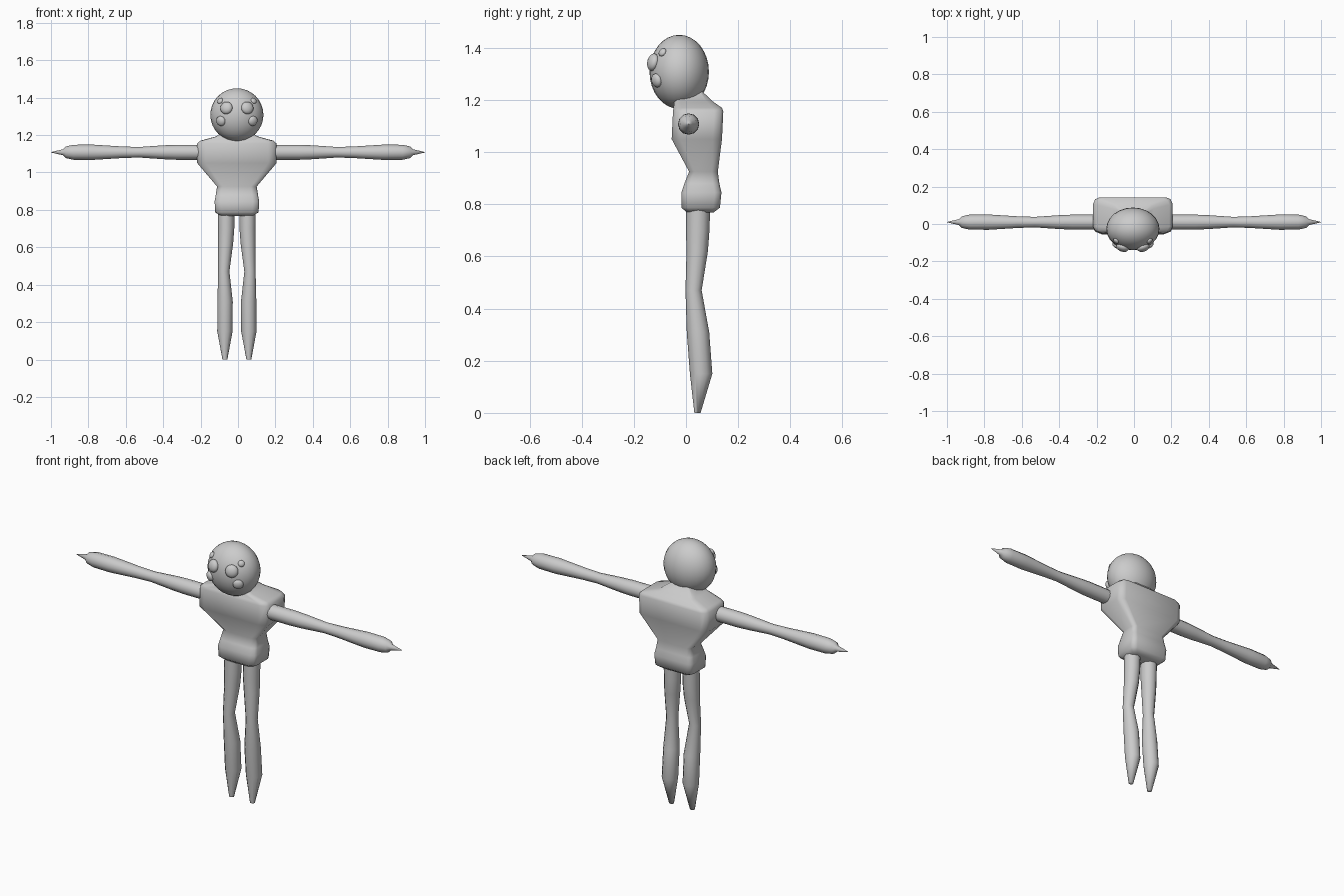
import bpy, bmesh, math
from mathutils import Vector, Matrix

if "Cube" in bpy.data.objects:
    bpy.data.objects.remove(bpy.data.objects["Cube"])

CX = -0.006  # symmetry line of the body

grey = bpy.data.materials.new("plain grey")
grey.diffuse_color = (0.6, 0.6, 0.6, 1)
grey.use_nodes = True
grey.node_tree.nodes["Principled BSDF"].inputs["Base Color"].default_value = grey.diffuse_color


def finish(name, bm, angle=80):
    bmesh.ops.recalc_face_normals(bm, faces=bm.faces)
    me = bpy.data.meshes.new(name)
    bm.to_mesh(me)
    bm.free()
    me.materials.append(grey)
    ob = bpy.data.objects.new(name, me)
    bpy.context.collection.objects.link(ob)
    bpy.ops.object.select_all(action='DESELECT')
    ob.select_set(True)
    bpy.context.view_layer.objects.active = ob
    bpy.ops.object.shade_smooth_by_angle(angle=math.radians(angle))
    return ob


def loft(name, rings, angle=80):
    """Skin a list of equal-length point rings and cap both ends."""
    bm = bmesh.new()
    loops = [[bm.verts.new(p) for p in ring] for ring in rings]
    for a, b in zip(loops, loops[1:]):
        for i in range(len(a)):
            j = (i + 1) % len(a)
            bm.faces.new((a[i], a[j], b[j], b[i]))
    bm.faces.new(loops[0])
    bm.faces.new(loops[-1])
    return finish(name, bm, angle)


def circle(n=12):
    return [(math.cos(2 * math.pi * i / n), math.sin(2 * math.pi * i / n)) for i in range(n)]


def ellipsoid(name, center, radii, rot=Matrix(), segs=16, rows=10):
    bm = bmesh.new()
    m = Matrix.Translation(center) @ rot @ Matrix.Diagonal((*radii, 1))
    bmesh.ops.create_uvsphere(bm, u_segments=segs, v_segments=rows, radius=1, matrix=m)
    return finish(name, bm)


# Torso: chamfered box sections (z, half width, front y, back y)
sections = [(0.768, 0.085, 0.005, 0.105), (0.787, 0.116, -0.018, 0.13),
            (0.845, 0.119, -0.018, 0.136), (0.88, 0.113, -0.006, 0.128),
            (0.925, 0.106, 0.012, 0.122), (1.05, 0.212, -0.055, 0.138),
            (1.155, 0.212, -0.05, 0.143), (1.17, 0.195, -0.048, 0.138),
            (1.193, 0.11, -0.045, 0.105), (1.235, 0.05, -0.03, 0.06),
            (1.27, 0.045, -0.03, 0.045)]


def box_ring(z, w, f, b):
    c = min(0.22 * w, 0.035)
    pts = [(w, f + c), (w, b - c), (w - c * 0.3, b - c * 0.3), (w - c, b)]
    pts = [(w - c * 1.3, f), (w - c * 0.3, f + c * 0.4)] + pts
    ring = pts + [(-x, y) for x, y in reversed(pts)]
    return [(CX + x, y, z) for x, y in ring]


loft("torso", [box_ring(*s) for s in sections], 60)

# Head: egg-shaped ball set forward of the neck
head_c = Vector((CX, -0.026, 1.308))
head_r = Vector((0.142, 0.114, 0.142))
ellipsoid("head", head_c, head_r, segs=24, rows=16)

# Arms: (distance from centre, radius); legs: (z, x mid, x radius, y mid, y radius)
arm = [(0.17, 0.04), (0.33, 0.04), (0.40, 0.037), (0.53, 0.028), (0.62, 0.031),
       (0.78, 0.041), (0.88, 0.04), (0.92, 0.031), (0.935, 0.016), (1.0, 0.001)]
leg = [(0.80, 0.057, 0.044, 0.047, 0.046), (0.70, 0.057, 0.043, 0.045, 0.045),
       (0.62, 0.060, 0.040, 0.043, 0.041), (0.47, 0.070, 0.030, 0.029, 0.031),
       (0.31, 0.063, 0.041, 0.046, 0.043), (0.15, 0.064, 0.041, 0.058, 0.043),
       (0.0, 0.064, 0.013, 0.044, 0.012)]
# Eyes: (x, height above head centre, radius)
eyes = {"main_eye": (0.056, 0.037, 0.034), "lower_eye": (0.086, -0.033, 0.027),
        "upper_eye": (0.09, 0.075, 0.017)}

for side, s in (("left", -1), ("right", 1)):
    loft(side + "_arm", [[(s * d, 0.01 + r * c, 1.108 + r * k) for c, k in circle()]
                         for d, r in arm])
    loft(side + "_leg", [[(CX + s * x + rx * c, y + ry * k, z) for c, k in circle()]
                         for z, x, rx, y, ry in leg])
    for name, (x, h, r) in eyes.items():
        y = -head_r.y * math.sqrt(1 - (x / head_r.x) ** 2 - (h / head_r.z) ** 2)
        n = Vector((s * x / head_r.x ** 2, y / head_r.y ** 2, h / head_r.z ** 2))
        rot = n.to_track_quat('Z', 'Y').to_matrix().to_4x4()
        ellipsoid(side + "_" + name, head_c + Vector((s * x, y, h)), (r, r, r * 0.6), rot)
